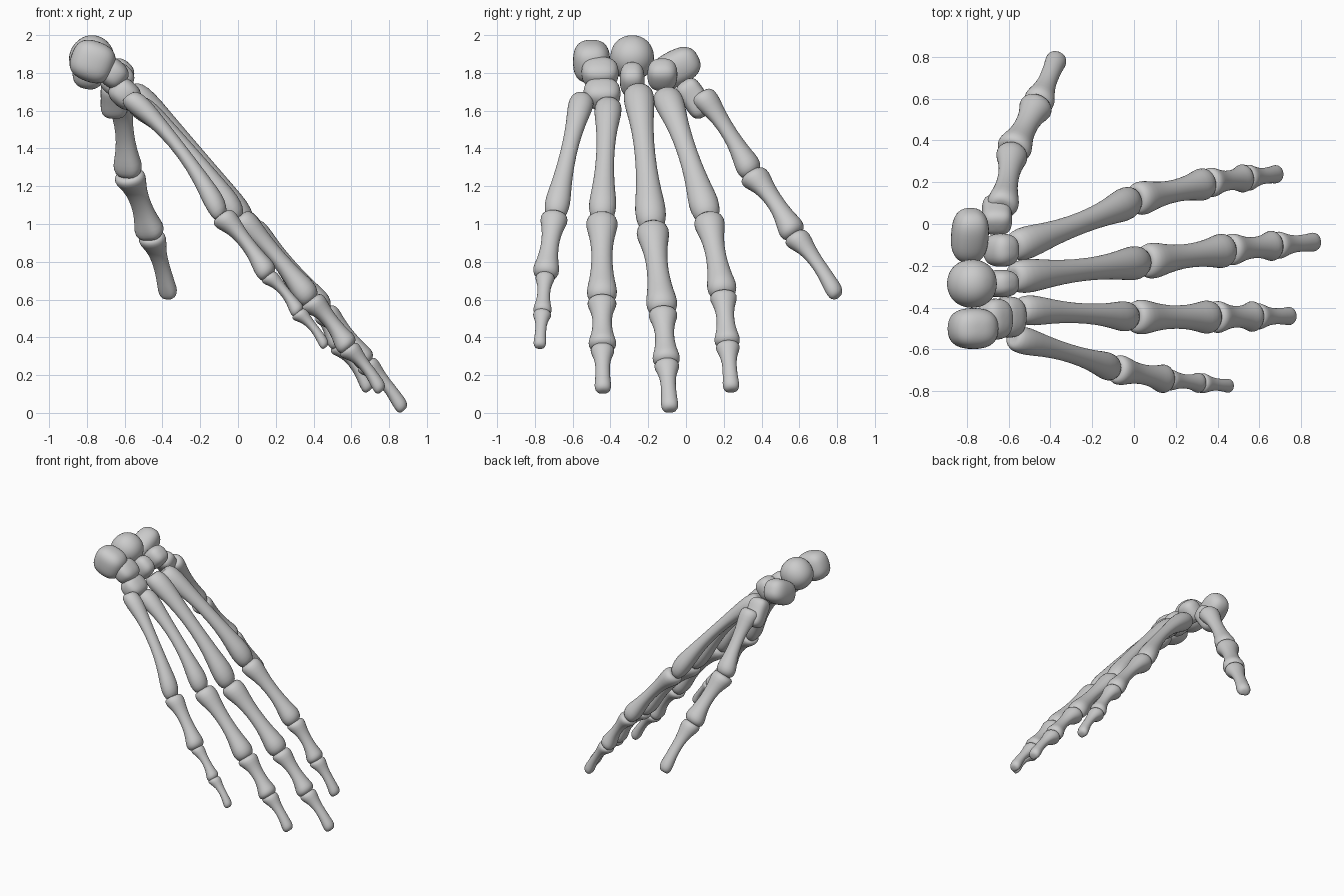
import bpy, math
from mathutils import Vector, Matrix

if "Cube" in bpy.data.objects:
    bpy.data.objects.remove(bpy.data.objects["Cube"])

SIDES = 16
# Long bone profile: position along bone, blend (0 base, 1 shaft, 2 head), width factor
PROFILE = [(0, 0, .62), (.03, 0, .97), (.11, 0, 1.04), (.24, .55, 1), (.42, 1, 1),
           (.62, 1.1, 1), (.78, 1.6, 1), (.88, 2, 1.05), (.96, 2, .95), (1, 2, .6)]
# Base, shaft and head width relative to bone size
RATIOS = {"metacarpal": (1, .65, 1), "phalanx": (1, .65, .95), "tip": (1, .6, .68)}


def skin(name, rings, start, end):
    """Join rings of points into a closed, smooth object."""
    n, last = len(rings[0]), len(rings) - 1
    verts = [v for ring in rings for v in ring] + [start, end]
    faces = []
    for i in range(n):
        j = (i + 1) % n
        for r in range(last):
            faces.append((r * n + i, r * n + j, (r + 1) * n + j, (r + 1) * n + i))
        faces.append((len(verts) - 2, j, i))
        faces.append((len(verts) - 1, last * n + i, last * n + j))
    me = bpy.data.meshes.new(name)
    me.from_pydata(verts, [], faces)
    me.polygons.foreach_set("use_smooth", [True] * len(me.polygons))
    ob = bpy.data.objects.new(name, me)
    bpy.context.collection.objects.link(ob)
    m = ob.modifiers.new("smooth", 'SUBSURF')
    m.levels = m.render_levels = 1


def bone(name, a, b, size, kind, bow, dorsal):
    """Long bone from a to b, bowed towards the back of the hand."""
    axis = b - a
    side = dorsal.cross(axis).normalized()
    up = axis.cross(side).normalized()
    ratio = RATIOS[kind]
    rings = []
    for t, u, f in PROFILE:
        k = min(int(u), 1)
        w = .5 * size * f * (ratio[k] + (ratio[k + 1] - ratio[k]) * (u - k))
        centre = a + axis * t + up * bow * (4 * t * (1 - t) - .25)
        ring = []
        for i in range(SIDES):
            ang = 2 * math.pi * i / SIDES
            c, s = math.cos(ang), math.sin(ang)
            # groove between the condyles, flattened palm side of the shaft
            h = .92 * s * (1 - .22 * max(0, u - 1) * max(0, -s) ** 6)
            if s < 0 and .5 < u < 1.4:
                h *= .8
            ring.append(centre + side * w * c * 1.03 + up * w * h)
        rings.append(ring)
    cup = .015 if kind == "metacarpal" else .04
    skin(name, rings, a + axis * cup - up * bow * .25, b + axis * .005 - up * bow * .25)


def finger(name, root, knuckle, joint, end, sizes, dorsal=(.74, 0, .67)):
    """Chain of bones; the four long fingers split the last stretch in two."""
    pts = [Vector(p) for p in (root, knuckle, joint, end)]
    parts = ["metacarpal", "proximal_phalanx", "distal_phalanx"]
    arch = .015
    if len(sizes) == 4:
        pts.insert(3, pts[2].lerp(pts[3], .53))
        parts.insert(2, "middle_phalanx")
        arch = .045
    for i, part in enumerate(parts):
        kind = "metacarpal" if i == 0 else "tip" if i == len(parts) - 1 else "phalanx"
        a, b = pts[i], pts[i + 1]
        overlap = (b - a).normalized() * .008
        bone(f"{name}_{part}", a - overlap, b + overlap, sizes[i], kind,
             arch if i == 0 else .016, Vector(dorsal))


def carpal(name, centre, half, turn=(0, 42), power=.8, waist=.04):
    """Pebble-like wrist bone: a squarish ellipsoid turned about x and y."""
    rot = Matrix.Rotation(math.radians(turn[1]), 3, 'Y') @ Matrix.Rotation(math.radians(turn[0]), 3, 'X')
    sg = lambda v: math.copysign(abs(v) ** power, v)
    place = lambda x, y, z: Vector(centre) + rot @ Vector((x * half[0], y * half[1], z * half[2]))
    rings = []
    for r in range(1, 12):
        p = math.pi * (1 - r / 12)
        z = sg(math.cos(p))
        k = sg(math.sin(p)) * (1 - waist * (1 - z * z) ** 2)
        angles = [2 * math.pi * i / SIDES for i in range(SIDES)]
        rings.append([place(k * sg(math.cos(q)), k * sg(math.sin(q)), z) for q in angles])
    skin(name, rings, place(0, 0, -1), place(0, 0, 1))


# Fingers
finger("thumb", (-.63, .08, 1.69), (-.58, .35, 1.265), (-.46, .575, .94), (-.365, .80, .62),
       (.15, .165, .145), (.35, .75, .5))
finger("index", (-.57, -.11, 1.7), (.01, .118, 1.033), (.357, .197, .625), (.69, .24, .125),
       (.155, .16, .14, .125))
finger("middle", (-.57, -.255, 1.72), (.055, -.18, .985), (.455, -.123, .535), (.872, -.085, .02),
       (.16, .17, .15, .13))
finger("ring", (-.54, -.41, 1.65), (.003, -.445, 1.033), (.385, -.445, .595), (.755, -.44, .12),
       (.142, .165, .152, .125))
finger("little", (-.57, -.545, 1.68), (-.085, -.695, 1.045), (.16, -.745, .725), (.46, -.775, .355),
       (.13, .142, .1, .095))

# Wrist bones
carpal("lunate", (-.775, -.285, 1.88), (.12, .12, .12), power=.95, waist=0)
carpal("scaphoid", (-.785, -.055, 1.825), (.095, .1, .135), (-62, 10))
carpal("triquetrum", (-.77, -.5, 1.86), (.125, .105, .11), (0, 20))
carpal("hamate", (-.665, -.455, 1.8), (.09, .105, .075))
carpal("hamate_body", (-.6, -.445, 1.69), (.09, .105, .075))
carpal("capitate", (-.64, -.285, 1.765), (.085, .07, .09))
carpal("trapezoid", (-.635, -.125, 1.79), (.08, .085, .085))
carpal("trapezium", (-.655, .045, 1.665), (.085, .08, .11), (35, 0), .7, .15)
